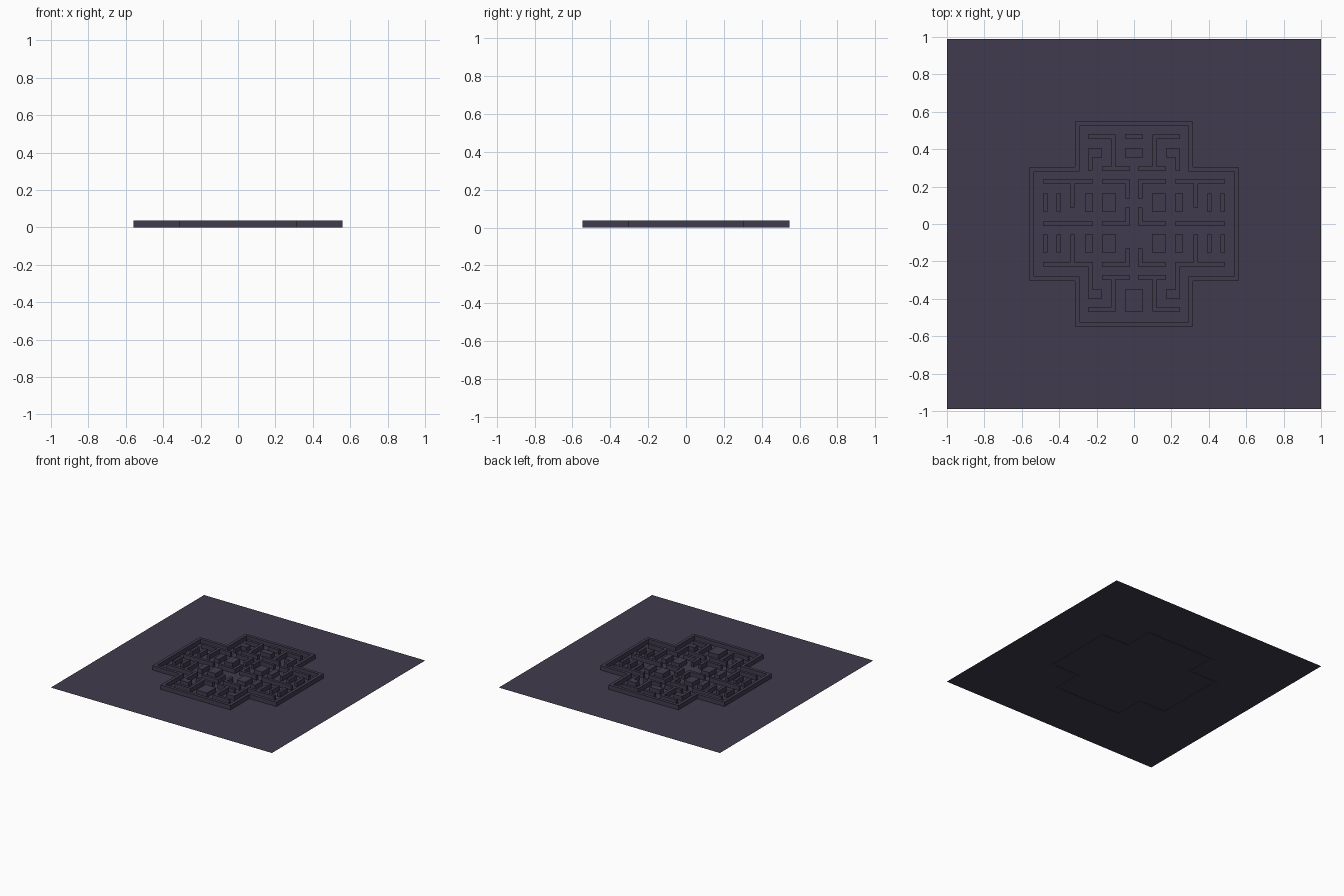
import bpy, bmesh

if "Cube" in bpy.data.objects:
    bpy.data.objects.remove(bpy.data.objects["Cube"])

# one dark violet-grey colour for everything
mat = bpy.data.materials.new("dark_violet_grey")
mat.diffuse_color = (0.053, 0.044, 0.074, 1)
mat.use_nodes = True
mat.node_tree.nodes["Principled BSDF"].inputs["Base Color"].default_value = mat.diffuse_color

FLOOR, TOP = 0.002, 0.038


def finish(name, bm):
    bmesh.ops.recalc_face_normals(bm, faces=bm.faces)
    me = bpy.data.meshes.new(name)
    bm.to_mesh(me)
    bm.free()
    me.materials.append(mat)
    ob = bpy.data.objects.new(name, me)
    bpy.context.collection.objects.link(ob)
    return ob


def add_box(bm, x0, x1, y0, y1):
    vs = [bm.verts.new((x, y, z)) for z in (FLOOR, TOP)
          for x, y in ((x0, y0), (x1, y0), (x1, y1), (x0, y1))]
    for f in ((3, 2, 1, 0), (4, 5, 6, 7), (0, 1, 5, 4),
              (1, 2, 6, 5), (2, 3, 7, 6), (3, 0, 4, 7)):
        bm.faces.new([vs[i] for i in f])


def walls(name, boxes, mirror=True):
    bm = bmesh.new()
    for x0, x1, y0, y1 in boxes:
        add_box(bm, x0, x1, y0, y1)
        if mirror:
            add_box(bm, -x1, -x0, y0, y1)
    return finish(name, bm)


def cross(ax, ay, bx, by):
    # plus-shaped outline: wide half-size (ax, by), tall half-size (bx, ay)
    q = [(ax, by), (bx, by), (bx, ay)]
    return (q + [(-x, y) for x, y in reversed(q)]
            + [(-x, -y) for x, y in q] + [(x, -y) for x, y in reversed(q)])


# ground sheet
bm = bmesh.new()
bm.faces.new([bm.verts.new((x, y, FLOOR)) for x, y in
              ((-1, -0.99), (1, -0.99), (1, 0.99), (-1, 0.99))])
ob = finish("ground_sheet", bm)
if ob.data.polygons[0].normal.z < 0:
    ob.data.flip_normals()

# outer wall ring
T = 0.025
bm = bmesh.new()
outer = cross(0.56, 0.548, 0.316, 0.305)
inner = cross(0.56 - T, 0.548 - T, 0.316 - T, 0.305 - T)
rings = [[bm.verts.new((x, y, z)) for x, y in loop]
         for loop, z in ((outer, 0), (outer, TOP), (inner, TOP), (inner, 0))]
for a, b in zip(rings, rings[1:] + rings[:1]):
    for i in range(12):
        j = (i + 1) % 12
        bm.faces.new((a[i], a[j], b[j], b[i]))
finish("outer_wall", bm)

# long horizontal bars in the middle band
rows = [(0.216, 0.238), (-0.009, 0.013), (-0.228, -0.206)]
walls("middle_bars", [(x0, x1, *r) for r in rows
                      for x0, x1 in ((0.022, 0.171), (0.219, 0.487))])

# short blocks and posts between the bars
cols = [(0.096, 0.171), (0.219, 0.262), (0.39, 0.414), (0.462, 0.487)]
walls("middle_blocks", [(*c, *r) for c in cols
                        for r in ((0.067, 0.163), (-0.152, -0.056))])
walls("joined_posts", [(0.318, 0.341, 0.088, 0.216),
                       (0.318, 0.341, -0.206, -0.056)])

# centre posts
walls("centre_posts", [(0.022, 0.046, 0.136, 0.216),
                       (0.022, 0.046, 0.013, 0.088),
                       (0.022, 0.046, -0.206, -0.131)])

# stepped walls in the upper and lower arms
walls("upper_arm_walls", [(0.022, 0.171, 0.286, 0.307),
                          (0.099, 0.123, 0.307, 0.457),
                          (0.099, 0.246, 0.457, 0.479)])
walls("lower_arm_walls", [(0.022, 0.171, -0.297, -0.275),
                          (0.099, 0.123, -0.447, -0.297),
                          (0.099, 0.246, -0.469, -0.447)])

# hooks at the arm corners
walls("upper_hooks", [(0.171, 0.246, 0.356, 0.404),
                      (0.222, 0.246, 0.286, 0.356)])
walls("lower_hooks", [(0.171, 0.246, -0.398, -0.35),
                      (0.222, 0.246, -0.35, -0.228)])

# blocks on the centre line
walls("centre_blocks", [(-0.048, 0.048, 0.457, 0.479),
                        (-0.048, 0.048, 0.356, 0.404),
                        (-0.048, 0.048, -0.469, -0.35)], mirror=False)
